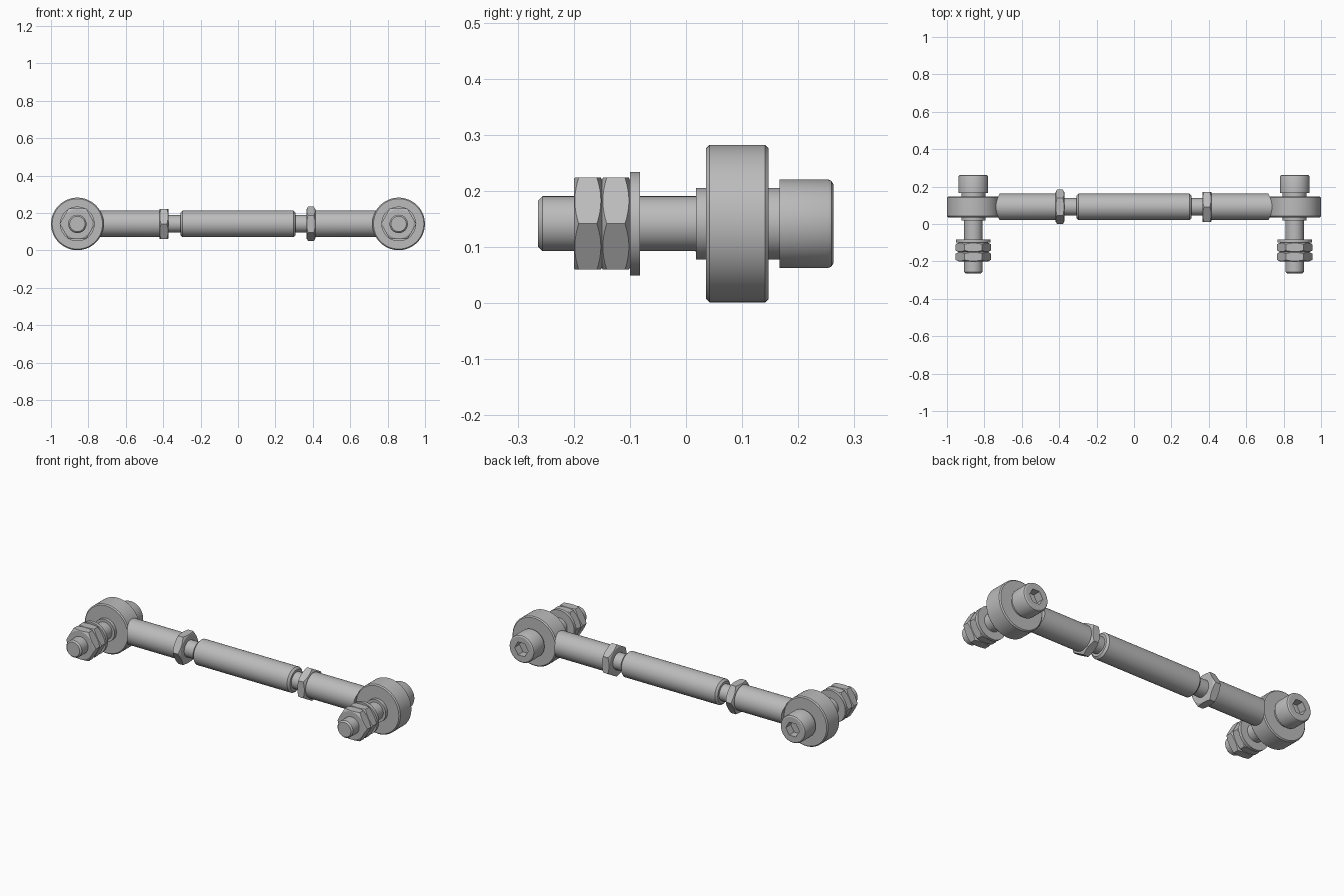
import bpy, bmesh
from math import sin, cos, pi, radians, sqrt

default = bpy.data.objects.get("Cube")
if default:
    bpy.data.objects.remove(default, do_unlink=True)

steel = bpy.data.materials.new("steel grey")
steel.use_nodes = True
steel.diffuse_color = (0.5, 0.5, 0.5, 1)
steel.node_tree.nodes["Principled BSDF"].inputs["Base Color"].default_value = (0.5, 0.5, 0.5, 1)

SEGMENTS = 60
AXIS_Y, AXIS_Z = 0.0915, 0.1415   # line of the rod
EYE_X, EYE_R = 0.859, 0.1405      # rod end eyes
ROD_R, STUD_R, BOLT_R = 0.071, 0.047, 0.049


def value(v, angle):
    return v(angle) if callable(v) else v


def hexagon(apothem, phase=0):
    """Radius of a hexagon with a corner at angle = phase."""
    return lambda a: apothem / cos((a - phase) % (pi / 3) - pi / 6)


def body(name, axis, origin, stations):
    """Skin rings of (position, radius) along an axis and cap both ends."""
    bm = bmesh.new()
    rings = []
    for pos, rad in stations:
        ring = []
        for i in range(SEGMENTS):
            a = 2 * pi * i / SEGMENTS
            t, r = value(pos, a), value(rad, a)
            u, v = r * cos(a), r * sin(a)
            local = (t, u, v) if axis == "x" else (u, t, v)
            ring.append(bm.verts.new([o + c for o, c in zip(origin, local)]))
        rings.append(ring)
    for r0, r1 in zip(rings, rings[1:]):
        for i in range(SEGMENTS):
            j = (i + 1) % SEGMENTS
            bm.faces.new((r0[i], r0[j], r1[j], r1[i]))
    bm.faces.new(rings[0])
    bm.faces.new(rings[-1])
    bmesh.ops.recalc_face_normals(bm, faces=bm.faces)
    mesh = bpy.data.meshes.new(name)
    bm.to_mesh(mesh)
    bm.free()
    mesh.materials.append(steel)
    obj = bpy.data.objects.new(name, mesh)
    bpy.context.collection.objects.link(obj)
    bpy.ops.object.select_all(action="DESELECT")
    obj.select_set(True)
    bpy.context.view_layer.objects.active = obj
    bpy.ops.object.shade_smooth_by_angle(angle=radians(25))
    return obj


def rod(name, axis, origin, start, end, r, c0=0, c1=0):
    """Round bar with optional chamfers at its two ends."""
    d = 1 if end > start else -1
    stations = [(start, r - c0)]
    if c0:
        stations.append((start + d * c0, r))
    if c1:
        stations.append((end - d * c1, r))
    stations.append((end, r - c1))
    return body(name, axis, origin, stations)


def nut(name, axis, origin, start, end, apothem, phase=0):
    """Hexagon nut whose corners are trimmed by a cone at both ends."""
    outline = hexagon(apothem, phase)
    face_r = apothem * 0.96

    def depth(a):
        return (outline(a) - face_r) * 0.55
    body(name, axis, origin, [
        (start, face_r),
        (lambda a: start + depth(a), outline),
        (lambda a: end - depth(a), outline),
        (end, face_r)])


# Centre tube and the threaded stud running through it
middle = (0, AXIS_Y, AXIS_Z)
rod("centre_tube", "x", middle, -0.307, 0.307, ROD_R, 0.011, 0.011)
rod("threaded_stud", "x", middle, -0.45, 0.45, STUD_R)

# Lock nuts, turned differently on each side
nut("left_lock_nut", "x", middle, 0.366, 0.414, 0.08, pi / 2)
nut("right_lock_nut", "x", middle, -0.42, -0.372, 0.08)

for side, s in (("left", 1), ("right", -1)):
    # Shank with its outer end scooped to fit round the eye
    def scooped(r):
        return lambda a: s * (EYE_X - sqrt(EYE_R ** 2 - (r * sin(a)) ** 2))
    body(side + "_shank", "x", middle,
         [(s * 0.413, ROD_R)] + [(scooped(r), r) for r in (ROD_R, 0.055, 0.03, 0.005)])

    # Eye and the bearing collar through it
    eye = (s * EYE_X, 0, AXIS_Z)
    rod(side + "_eye", "y", eye, 0.036, 0.147, EYE_R, 0.006, 0.006)
    rod(side + "_bearing_collar", "y", eye, 0.018, 0.168, 0.064)

    # Bolt shaft, washer and paired nuts
    rod(side + "_bolt_shaft", "y", eye, -0.264, 0.05, BOLT_R, 0.008)
    rod(side + "_washer", "y", eye, -0.1, -0.082, 0.0925)
    nut(side + "_outer_nut", "y", eye, -0.2, -0.15, 0.082)
    nut(side + "_inner_nut", "y", eye, -0.15, -0.1, 0.082)

    # Bolt head with a hexagonal socket
    socket = hexagon(0.037)
    body(side + "_bolt_head", "y", eye, [
        (0.167, 0.079), (0.253, 0.079), (0.259, 0.0765), (0.263, 0.07),
        (0.263, socket), (0.218, socket)])
